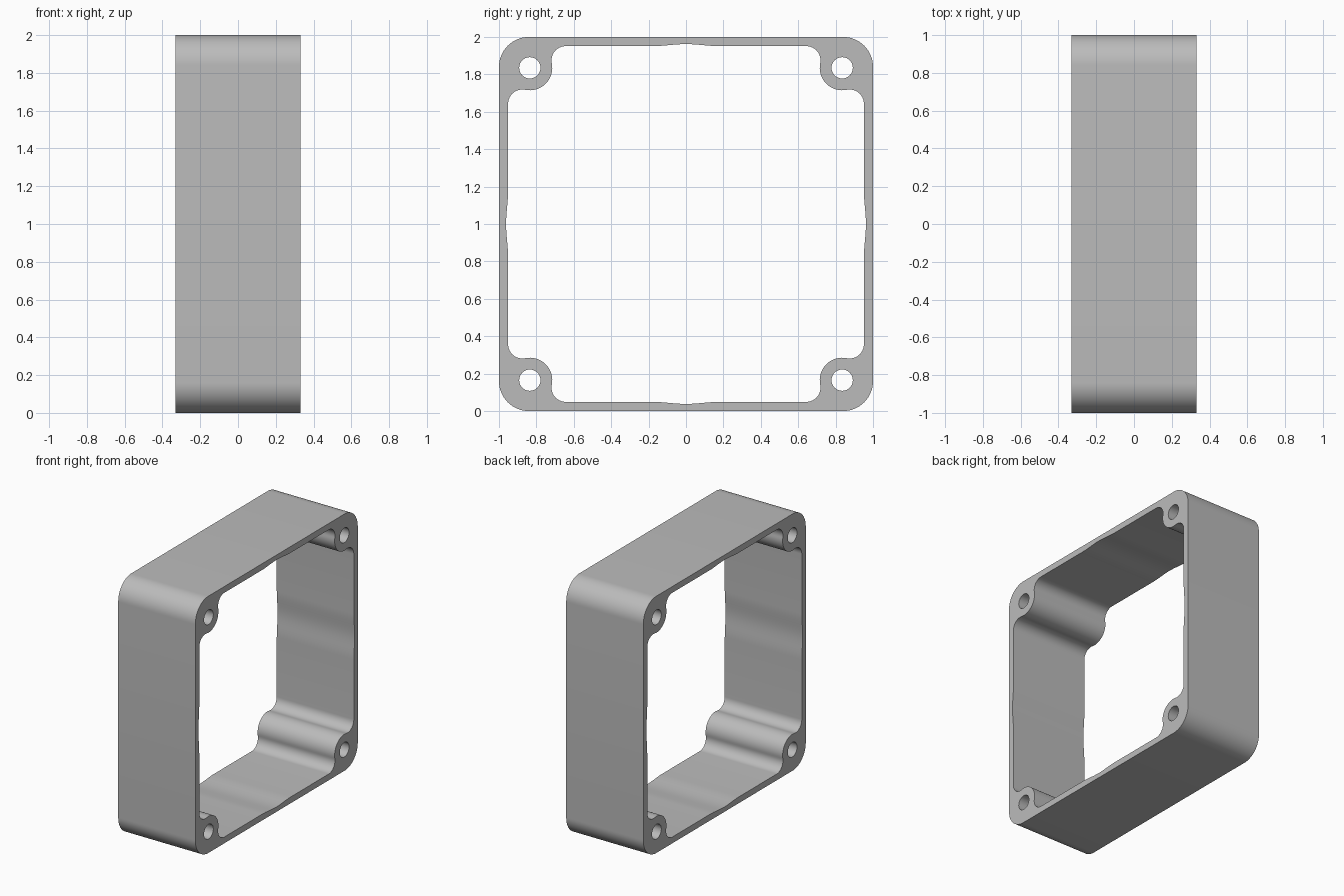
import bpy
import bmesh
from math import radians, degrees, atan2, sqrt, cos, sin, pi
from mathutils import Vector, Matrix

cube = bpy.data.objects.get("Cube")
if cube:
    bpy.data.objects.remove(cube, do_unlink=True)

DEPTH = 0.332        # half thickness along x
CORNER = 0.16        # outer corner radius
WALL = 0.951         # inner wall distance from the centre
BOSS = 0.835         # screw boss centre
BOSS_R = 0.12
HOLE_R = 0.057
POCKET_R = 0.076     # fillet between wall and boss
RELIEF = 0.011       # shallow relief in the middle of each wall
RELIEF_HALF = 0.18


def arc(cx, cy, r, start, end, steps):
    angles = [radians(start + (end - start) * i / steps) for i in range(steps + 1)]
    return [Vector((cx + r * cos(a), cy + r * sin(a))) for a in angles]


def four_times(points):
    """Repeat one quarter of an outline around the centre."""
    loop = []
    for k in range(4):
        turn = Matrix.Rotation(k * pi / 2, 2)
        loop += [turn @ p for p in points]
    return loop


# Outer outline: rounded square
outer = four_times(arc(1 - CORNER, 1 - CORNER, CORNER, 0, 90, 16))

# Inner outline: wall relief, fillet, boss, fillet
near = WALL - POCKET_R
far = BOSS - sqrt((BOSS_R + POCKET_R) ** 2 - (near - BOSS) ** 2)
touch = degrees(atan2(BOSS - far, BOSS - near))
quarter = []
for i in range(17):
    t = i / 8 - 1
    quarter.append(Vector((WALL + RELIEF * (1 + cos(pi * t)) / 2, RELIEF_HALF * t)))
quarter += arc(near, far, POCKET_R, 0, touch, 12)
quarter += arc(BOSS, BOSS, BOSS_R, touch + 180, 270 - touch, 18)[1:]
quarter += arc(far, near, POCKET_R, 90 - touch, 90, 12)[1:]
inner = four_times(quarter)

# Screw holes
holes = [arc(sx * BOSS, sy * BOSS, HOLE_R, 0, 360, 32)[:-1]
         for sx in (-1, 1) for sy in (-1, 1)]

# Fill the profile in the yz plane and extrude it along x
bm = bmesh.new()
edges = []
for loop in [outer, inner] + holes:
    verts = [bm.verts.new((-DEPTH, p.x, p.y + 1)) for p in loop]
    edges += [bm.edges.new((v, verts[(i + 1) % len(verts)])) for i, v in enumerate(verts)]
bmesh.ops.triangle_fill(bm, use_beauty=True, edges=edges, normal=(-1, 0, 0))
result = bmesh.ops.extrude_face_region(bm, geom=bm.faces[:], use_keep_orig=True)
moved = [g for g in result["geom"] if isinstance(g, bmesh.types.BMVert)]
bmesh.ops.translate(bm, verts=moved, vec=(2 * DEPTH, 0, 0))
bmesh.ops.recalc_face_normals(bm, faces=bm.faces[:])

mesh = bpy.data.meshes.new("spacer_frame")
bm.to_mesh(mesh)
bm.free()
frame = bpy.data.objects.new("spacer_frame", mesh)
bpy.context.collection.objects.link(frame)

# Plain grey material
grey = bpy.data.materials.new("plain_grey")
grey.use_nodes = True
colour = (0.5, 0.5, 0.5, 1)
grey.diffuse_color = colour
grey.node_tree.nodes["Principled BSDF"].inputs["Base Color"].default_value = colour
mesh.materials.append(grey)

# Smooth the rounded walls, keep the rims sharp
bpy.ops.object.select_all(action="DESELECT")
frame.select_set(True)
bpy.context.view_layer.objects.active = frame
bpy.ops.object.shade_smooth_by_angle(angle=radians(30))
